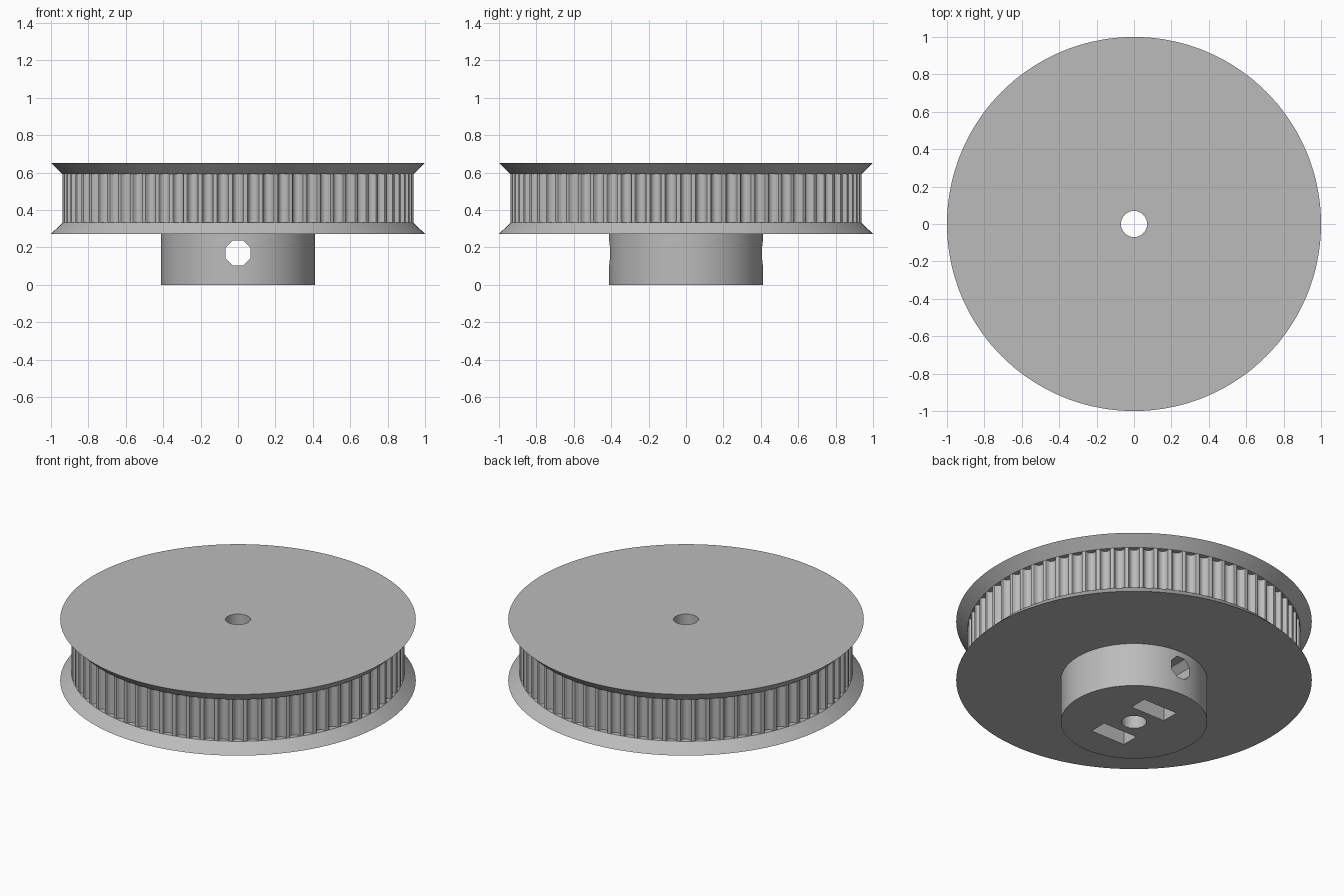
import bpy, bmesh
from math import sin, cos, pi, tau, radians

if "Cube" in bpy.data.objects:
    bpy.data.objects.remove(bpy.data.objects["Cube"])

grey = bpy.data.materials.new("plain grey")
grey.use_nodes = True
grey.diffuse_color = (0.5, 0.5, 0.5, 1)
grey.node_tree.nodes["Principled BSDF"].inputs["Base Color"].default_value = (0.5, 0.5, 0.5, 1)

TEETH = 72
BODY_R, FLANGE_R, HUB_R, BORE_R = 0.938, 1.0, 0.412, 0.07
HUB_TOP, BELT_LOW, BELT_HIGH, TOP = 0.272, 0.332, 0.592, 0.652
HOLE_Z = 0.17


def circle(r, n, turn=0.0):
    return [(r * cos(tau * i / n + turn), r * sin(tau * i / n + turn)) for i in range(n)]


def loft(name, low, high, z0, z1):
    """Solid between two outlines with the same number of points."""
    bm = bmesh.new()
    a = [bm.verts.new((x, y, z0)) for x, y in low]
    b = [bm.verts.new((x, y, z1)) for x, y in high]
    n = len(a)
    bm.faces.new(a[::-1])
    bm.faces.new(b)
    for i in range(n):
        j = (i + 1) % n
        bm.faces.new((a[i], a[j], b[j], b[i]))
    me = bpy.data.meshes.new(name)
    bm.to_mesh(me)
    bm.free()
    ob = bpy.data.objects.new(name, me)
    bpy.context.collection.objects.link(ob)
    me.materials.append(grey)
    return ob


def toothed_outline():
    """Round-bottomed belt grooves repeated around the rim."""
    half = [(0.035, 0), (0.0304, 0.0015), (0.028, 0.0054), (0.0257, 0.0142),
            (0.0212, 0.0223), (0.0117, 0.0293)]
    groove = [(-s, d) for s, d in half] + [(0, 0.0316)] + half[::-1]
    return [((BODY_R - d) * cos(t), (BODY_R - d) * sin(t))
            for i in range(TEETH) for s, d in groove
            for t in [tau * i / TEETH + s / BODY_R]]


# Solid parts
hub = loft("hub", circle(HUB_R, 64), circle(HUB_R, 64), 0, HUB_TOP)
lower_flange = loft("lower_flange", circle(FLANGE_R, 144), circle(BODY_R, 144), HUB_TOP, BELT_LOW)
rim = toothed_outline()
toothed_rim = loft("toothed_rim", rim, rim, BELT_LOW, BELT_HIGH)
upper_flange = loft("upper_flange", circle(BODY_R, 144), circle(FLANGE_R, 144), BELT_HIGH, TOP)

# Cutters: shaft bore, set screw hole, and a pointed nut slot on each side
bore = loft("bore_cutter", circle(BORE_R, 32), circle(BORE_R, 32), -0.1, 0.8)
octagon = circle(0.072, 8, pi / 8)
screw_hole = loft("screw_hole_cutter", octagon, octagon, -0.6, 0.6)
slot = [(-0.118, -0.3), (0.118, -0.3), (0.118, 0.068), (0, 0.136), (-0.118, 0.068)]
nut_slots = [loft("nut_slot_cutter", slot, slot, z, z + 0.11) for z in (-0.23, 0.12)]
for ob in [screw_hole] + nut_slots:
    ob.rotation_euler.x = radians(90)
    ob.location.z = HOLE_Z

cuts = {hub: [bore, screw_hole] + nut_slots, lower_flange: [bore] + nut_slots,
        toothed_rim: [bore], upper_flange: [bore]}
for part, tools in cuts.items():
    for tool in tools:
        mod = part.modifiers.new("cut", 'BOOLEAN')
        mod.operation, mod.solver, mod.object = 'DIFFERENCE', 'EXACT', tool
bpy.context.view_layer.update()

# Bake the cuts, then smooth the round walls
for part in cuts:
    graph = bpy.context.evaluated_depsgraph_get()
    baked = bpy.data.meshes.new_from_object(part.evaluated_get(graph))
    part.modifiers.clear()
    part.data = baked
    baked.name = part.name
for tool in [bore, screw_hole] + nut_slots:
    bpy.data.objects.remove(tool)
bpy.ops.object.select_all(action='DESELECT')
for part in cuts:
    part.select_set(True)
bpy.context.view_layer.objects.active = hub
bpy.ops.object.shade_smooth_by_angle(angle=radians(28))
